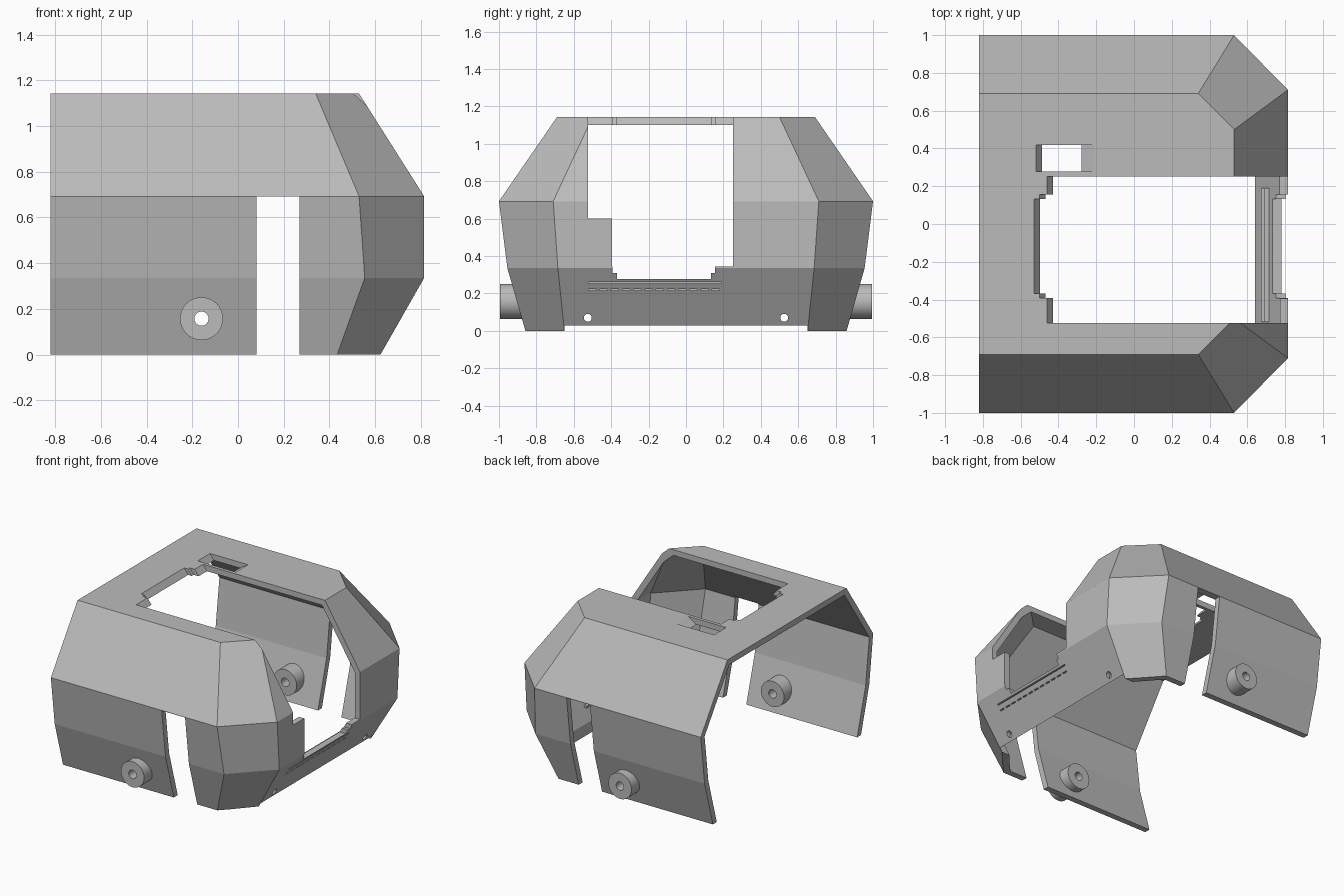
import bpy
import bmesh
from mathutils import Matrix, Vector

cube = bpy.data.objects.get("Cube")
if cube:
    bpy.data.objects.remove(cube, do_unlink=True)

grey = bpy.data.materials.new("plain grey")
grey.use_nodes = True
COLOUR = (0.5, 0.5, 0.5, 1)
grey.diffuse_color = COLOUR
grey.node_tree.nodes["Principled BSDF"].inputs["Base Color"].default_value = COLOUR


def add_object(name, bm, material=grey):
    mesh = bpy.data.meshes.new(name)
    bm.to_mesh(mesh)
    bm.free()
    obj = bpy.data.objects.new(name, mesh)
    bpy.context.collection.objects.link(obj)
    mesh.materials.append(material)
    return obj


def prism(name, profile, y0, y1):
    """Extrude an x-z profile along y."""
    bm = bmesh.new()
    face = bm.faces.new([bm.verts.new((x, y0, z)) for x, z in profile])
    new = bmesh.ops.extrude_face_region(bm, geom=[face])["geom"]
    bmesh.ops.translate(bm, vec=(0, y1 - y0, 0),
                        verts=[v for v in new if isinstance(v, bmesh.types.BMVert)])
    bmesh.ops.recalc_face_normals(bm, faces=bm.faces)
    return add_object(name, bm)


def box(name, x, y, z):
    return prism(name, [(x[0], z[0]), (x[1], z[0]), (x[1], z[1]), (x[0], z[1])], *y)


def cylinder(name, radius, start, end, sides=40):
    start, end = Vector(start), Vector(end)
    axis = end - start
    turn = Vector((0, 0, 1)).rotation_difference(axis).to_matrix().to_4x4()
    bm = bmesh.new()
    bmesh.ops.create_cone(bm, cap_ends=True, segments=sides, radius1=radius,
                          radius2=radius, depth=axis.length,
                          matrix=Matrix.Translation((start + end) / 2) @ turn)
    return add_object(name, bm)


def apply(obj, modifier):
    with bpy.context.temp_override(object=obj, active_object=obj, selected_objects=[obj]):
        bpy.ops.object.modifier_apply(modifier=modifier.name)


def cut(obj, cutter):
    cutter.hide_render = True
    mod = obj.modifiers.new("cut", "BOOLEAN")
    mod.operation, mod.solver, mod.object = "DIFFERENCE", "EXACT", cutter
    apply(obj, mod)
    bpy.data.objects.remove(cutter, do_unlink=True)


# Faceted shell: height, half width, corner start, front x, front half width
levels = [(1.143, 0.69, 0.34, 0.53, 0.50),
          (0.693, 1.00, 0.53, 0.815, 0.71),
          (0.335, 0.955, 0.555, 0.815, 0.685),
          (-0.10, 0.83, 0.398, 0.567, 0.64)]
REAR = -0.82
bm = bmesh.new()
rings = []
for z, w, xa, xf, c in levels:
    path = [(REAR, -w), (xa, -w), (xf, -c), (xf, c), (xa, w), (REAR, w)]
    rings.append([bm.verts.new((x, y, z)) for x, y in path])
bm.faces.new(rings[0])
for top, low in zip(rings, rings[1:]):
    for i in range(5):
        bm.faces.new((low[i], low[i + 1], top[i + 1], top[i]))
shell = add_object("shell", bm)
solid = shell.modifiers.new("wall", "SOLIDIFY")
solid.thickness, solid.offset, solid.use_even_offset = 0.043, -1, True
apply(shell, solid)

# Level bottom edge and thinned lower front wall
cut(shell, box("floor_cutter", (-2, 2), (-2, 2), (-1, 0)))
cut(shell, box("inside_cutter", (-1, 0.64), (-0.65, 0.65), (-0.2, 0.3)))

# Stepped opening through roof and front: rear edge, floor height, y range
for rear, floor, y0, y1 in [(-0.46, 0.60, -0.525, -0.37), (-0.46, 0.345, -0.395, 0.252),
                            (-0.50, 0.31, -0.393, 0.155), (-0.53, 0.277, -0.368, 0.133)]:
    profile = [(rear - 0.03, 1.183), (rear + 0.06, 1.063), (rear + 0.06, floor),
               (1, floor), (1, 1.183)]
    cut(shell, prism("opening_cutter", profile, y0, y1))

# Roof slot with sloping ends
cut(shell, prism("slot_cutter", [(-0.55, 1.183), (-0.46, 1.063), (-0.34, 1.063),
                                 (-0.145, 1.183)], 0.277, 0.418))

# Side gaps, front screw holes and knob bores
cut(shell, box("gap_cutter", (0.08, 0.27), (-1.2, 1.2), (-0.2, 0.691)))
for y in (-0.525, 0.525):
    cut(shell, cylinder("screw_cutter", 0.021, (0.5, y, 0.07), (0.9, y, 0.07), 24))
cut(shell, cylinder("bore_cutter", 0.031, (-0.16, -1.2, 0.157), (-0.16, 1.2, 0.157)))

# Thin grooves across the lower front: one long, one dashed
def front_x(z):
    return 0.625 + 0.57 * z


def groove(z, y0, y1):
    x = front_x(z)
    cut(shell, box("groove_cutter", (x - 0.02, x + 0.05), (y0, y1), (z - 0.004, z + 0.004)))


groove(0.258, -0.52, 0.19)
for i in range(12):
    groove(0.22, -0.52 + i * 0.06, -0.48 + i * 0.06)

# Ribs behind the front wall
for i, z in enumerate((0.205, 0.24)):
    x = front_x(z)
    box(f"inner_rib_{i + 1}", (x - 0.07, x - 0.03), (-0.52, 0.19), (z - 0.008, z + 0.008))

# Hollow side knobs passing through the walls
for side, s in (("right", -1), ("left", 1)):
    knob = cylinder(f"{side}_knob", 0.094, (-0.16, s * 0.775, 0.157), (-0.16, s * 0.995, 0.157))
    cut(knob, cylinder("bore_cutter", 0.031, (-0.16, s * 0.6, 0.157), (-0.16, s * 1.2, 0.157)))
    with bpy.context.temp_override(object=knob, active_object=knob,
                                   selected_objects=[knob], selected_editable_objects=[knob]):
        bpy.ops.object.shade_smooth_by_angle()
